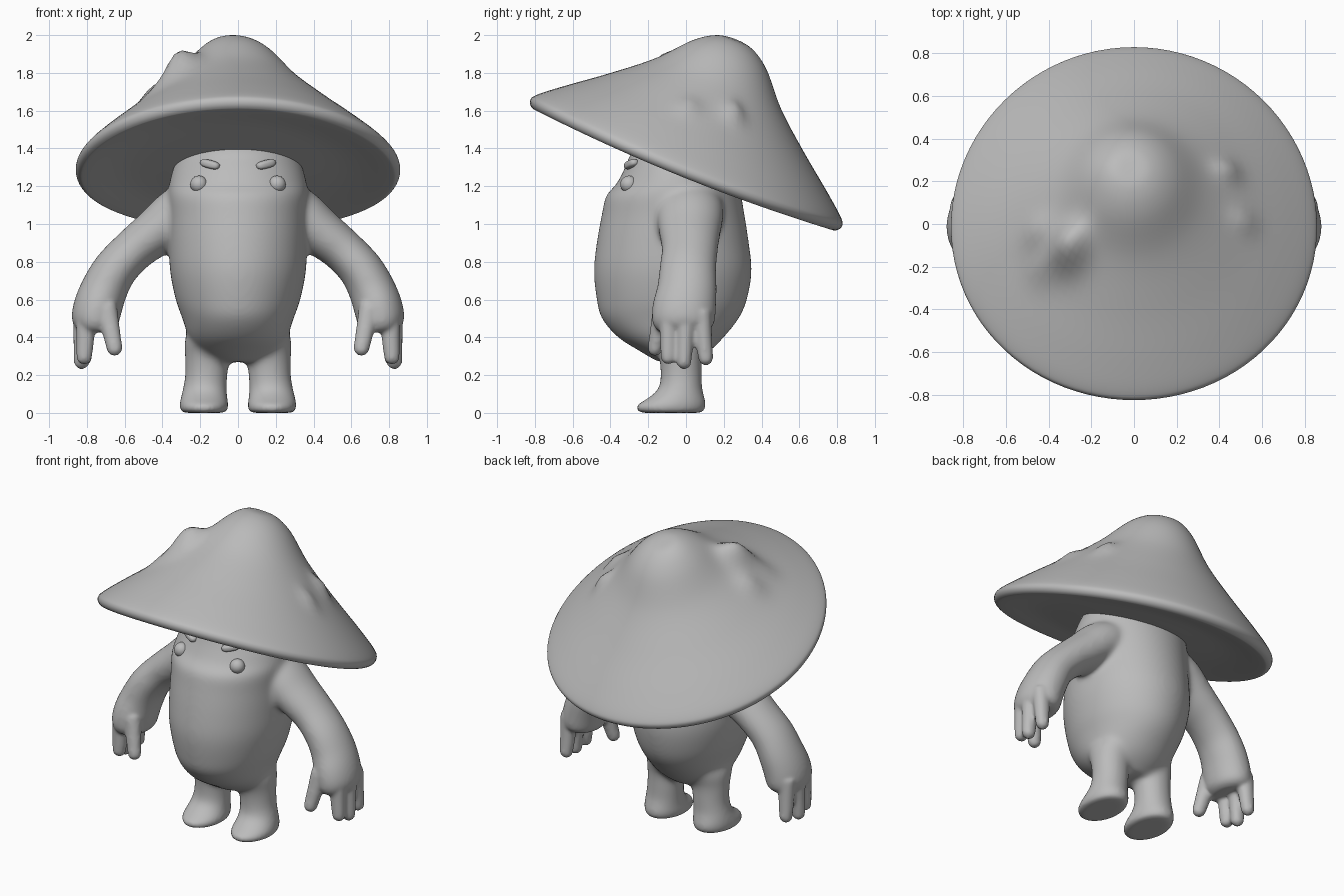
import bpy, bmesh, math
from mathutils import Vector, Matrix

cube = bpy.data.objects.get("Cube")
if cube:
    bpy.data.objects.remove(cube, do_unlink=True)

clay = bpy.data.materials.new("clay_grey")
clay.use_nodes = True
GREY = (0.5, 0.5, 0.5, 1)
clay.diffuse_color = GREY
clay.node_tree.nodes["Principled BSDF"].inputs["Base Color"].default_value = GREY


def smooth_path(points, steps=5):
    """Catmull-Rom interpolation of tuples."""
    pts = [Vector(p) for p in points]
    pts = [pts[0]] + pts + [pts[-1]]
    out = []
    for a, b, c, d in zip(pts, pts[1:], pts[2:], pts[3:]):
        for k in range(steps):
            t = k / steps
            out.append(0.5 * (2 * b + (c - a) * t + (2 * a - 5 * b + 4 * c - d) * t ** 2
                              + (3 * b - a - 3 * c + d) * t ** 3))
    return out + [pts[-1]]


def loft(bm, rings, side=1, flat=False, segs=32):
    """Closed tube through elliptical rings (x, y, z, half width, half depth)."""
    data = smooth_path(rings)
    centres = [Vector((r[0], r[1], r[2])) for r in data]
    loops = []
    for i, r in enumerate(data):
        u, v = Vector((1, 0, 0)), Vector((0, 1, 0))
        if not flat:
            tangent = centres[min(i + 1, len(data) - 1)] - centres[max(i - 1, 0)]
            u = v.cross(tangent).normalized()
            v = tangent.cross(u).normalized()
        loop = []
        for k in range(segs):
            a = math.tau * k / segs
            p = centres[i] + u * (r[3] * math.cos(a)) + v * (r[4] * math.sin(a))
            loop.append(bm.verts.new((p.x * side, p.y, p.z)))
        loops.append(loop)
    faces = [bm.faces.new(loops[0]), bm.faces.new(loops[-1][::-1])]
    for lo, hi in zip(loops, loops[1:]):
        for k in range(segs):
            n = (k + 1) % segs
            faces.append(bm.faces.new((lo[k], hi[k], hi[n], lo[n])))
    bmesh.ops.recalc_face_normals(bm, faces=faces)


def finish(name, bm):
    mesh = bpy.data.meshes.new(name)
    bm.to_mesh(mesh)
    bm.free()
    mesh.materials.append(clay)
    mesh.shade_smooth()
    ob = bpy.data.objects.new(name, mesh)
    bpy.context.collection.objects.link(ob)
    return ob


def fuse(ob, passes):
    """Melt overlapping volumes into one skin and relax it."""
    remesh = ob.modifiers.new("fuse", 'REMESH')
    remesh.mode = 'VOXEL'
    remesh.voxel_size = 0.011
    remesh.use_smooth_shade = True
    soften = ob.modifiers.new("soften", 'SMOOTH')
    soften.factor = 0.5
    soften.iterations = passes


# Body: torso, legs and arms
bm = bmesh.new()
loft(bm, [(0, -.05, .27, .12, .10), (0, -.06, .33, .21, .19), (0, -.08, .40, .26, .28),
          (0, -.083, .50, .295, .363), (0, -.075, .60, .33, .398), (0, -.07, .75, .36, .418),
          (0, -.07, .90, .365, .403), (0, -.068, 1.05, .365, .378), (0, -.065, 1.15, .37, .358),
          (0, -.045, 1.21, .365, .325), (0, -.025, 1.30, .342, .298), (0, -.015, 1.37, .305, .278),
          (0, 0, 1.44, .24, .22)], flat=True, segs=48)
LEG = [(.18, -.08, 0, .122, .172), (.18, -.08, .035, .132, .19), (.18, -.05, .08, .124, .15),
       (.175, -.03, .13, .117, .117), (.168, -.025, .20, .113, .11), (.163, -.03, .30, .119, .116),
       (.15, -.04, .40, .13, .15), (.12, -.05, .50, .10, .15)]
ARM = [(.12, .02, 1.16, .10, .15), (.29, .02, 1.07, .14, .18), (.43, .02, .96, .128, .165),
       (.55, .02, .865, .116, .15), (.65, .01, .76, .118, .152), (.71, .005, .65, .125, .16),
       (.745, -.01, .55, .13, .17), (.76, -.015, .47, .122, .165), (.765, -.015, .43, .085, .13)]
for s in (1, -1):
    loft(bm, LEG, s, flat=True)
    loft(bm, ARM, s)
body = finish("body", bm)
fuse(body, 30)

# Fingers: tapered, round-tipped, joined to the softened arms
FINGERS = [((.70, -.12, .57), (.652, -.165, .335)), ((.80, -.09, .54), (.815, -.095, .29)),
           ((.815, .00, .54), (.828, -.01, .265)), ((.805, .08, .54), (.815, .105, .285))]
bm = bmesh.new()
for s in (1, -1):
    for root, tip in FINGERS:
        root, tip = Vector(root), Vector(tip)
        step = (tip - root).normalized()
        mid = root.lerp(tip, .55)
        loft(bm, [(*root, .06, .055), (*mid, .05, .046), (*tip, .042, .039),
                  (*(tip + step * .022), .031, .029), (*(tip + step * .036), .01, .01)], s, segs=16)
fingers = finish("finger_helper", bm)
fuse(fingers, 1)
fingers.hide_render = True
fingers.hide_viewport = True
join = body.modifiers.new("add_fingers", 'BOOLEAN')
join.operation = 'UNION'
join.object = fingers
fuse(body, 8)

# Cap: revolved profile with a rounded rim, worn tilted backwards
PROFILE = [(0, .70), (.10, .69), (.21, .62), (.36, .455), (.55, .295), (.75, .14), (.865, .045),
           (.89, .005), (.87, -.03), (.82, -.035), (.60, -.02), (.30, -.03), (0, -.03)]
# Lumps: x, y, spread, height
LUMPS = [(-.30, -.28, .065, .11), (-.46, -.17, .05, .03), (-.43, -.34, .05, .02),
         (.46, .13, .04, .035), (.54, -.10, .04, .022), (-.10, .0, .08, .012)]
bm = bmesh.new()
verts = [bm.verts.new((p.x, 0, p.y)) for p in smooth_path(PROFILE, 6)]
edges = [bm.edges.new(pair) for pair in zip(verts, verts[1:])]
bmesh.ops.spin(bm, geom=verts + edges, cent=(0, 0, 0), axis=(0, 0, 1),
               angle=math.tau, steps=96, use_duplicate=False)
bmesh.ops.remove_doubles(bm, verts=bm.verts, dist=0.0005)
bmesh.ops.recalc_face_normals(bm, faces=bm.faces)
for v in bm.verts:
    x, y, z = v.co
    if z > .06:
        lift = sum(h * math.exp(-((x - a) ** 2 + (y - b) ** 2) / (2 * w * w))
                   for a, b, w, h in LUMPS)
        v.co += Vector((x * .7, y * .7, 1)) * lift
    v.co.z -= .04 * (x / .89) ** 2      # sides droop a little
    v.co.x = v.co.x * .965 - .025 * max(z, 0)
cap = finish("mushroom_cap", bm)
cap.location = (0, 0, 1.32)
cap.rotation_euler.x = math.radians(-22)

# Eyes and brows
for s, side in ((1, "left"), (-1, "right")):
    bm = bmesh.new()
    bmesh.ops.create_uvsphere(bm, u_segments=24, v_segments=16, radius=.046)
    finish(side + "_eye", bm).location = (.207 * s, -.302, 1.21)

    bm = bmesh.new()
    bmesh.ops.create_uvsphere(bm, u_segments=24, v_segments=16, radius=1)
    for v in bm.verts:      # squarer ends than a plain ellipsoid
        v.co = [math.copysign(abs(c) ** .75, c) for c in v.co]
    bmesh.ops.transform(bm, matrix=Matrix.Diagonal((.056, .028, .022, 1)), verts=bm.verts)
    brow = finish(side + "_brow", bm)
    brow.location = (.148 * s, -.29, 1.316)
    brow.rotation_euler = (0, math.radians(-13 * s), math.radians(27 * s))
